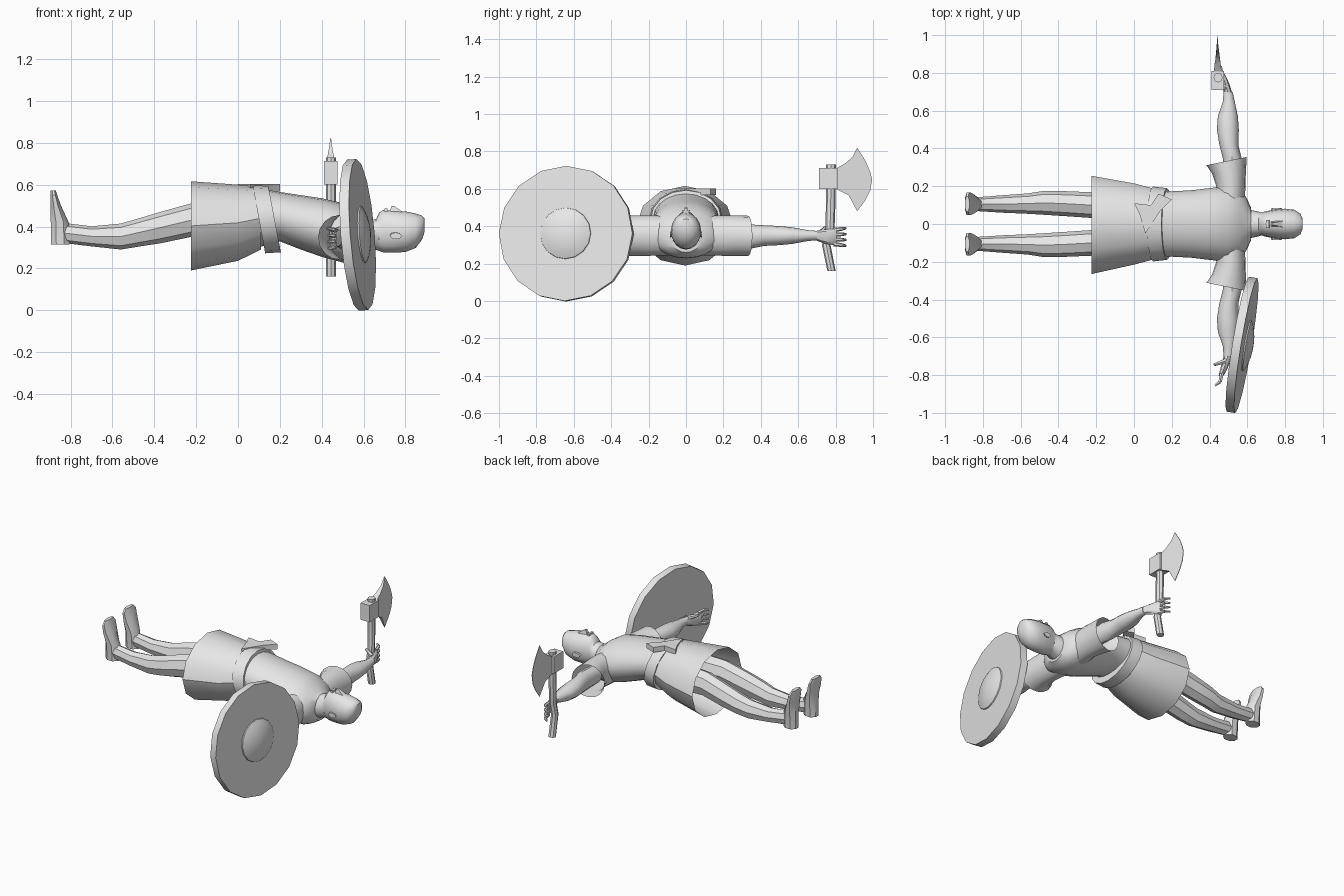
import bpy, bmesh, math
from mathutils import Vector, Matrix

if "Cube" in bpy.data.objects:
    bpy.data.objects.remove(bpy.data.objects["Cube"])

GREY = (0.8, 0.8, 0.8, 1)
mat = bpy.data.materials.new("plain grey")
mat.use_nodes = True
mat.diffuse_color = GREY
mat.node_tree.nodes["Principled BSDF"].inputs["Base Color"].default_value = GREY


def finish(name, bm, smooth=35):
    bmesh.ops.recalc_face_normals(bm, faces=bm.faces[:])
    me = bpy.data.meshes.new(name)
    bm.to_mesh(me)
    bm.free()
    me.materials.append(mat)
    ob = bpy.data.objects.new(name, me)
    bpy.context.collection.objects.link(ob)
    bpy.ops.object.select_all(action="DESELECT")
    ob.select_set(True)
    bpy.context.view_layer.objects.active = ob
    bpy.ops.object.shade_smooth_by_angle(angle=math.radians(smooth))
    return ob


def place(axis, t, u, v):
    return {"x": (t, u, v), "y": (u, t, v), "z": (u, v, t)}[axis]


def loft(name, axis, rows, n=16, flat=False, caps=(True, True), side=1):
    """Rows: position on axis, centre u, v, radius u, v, optional slant u, v."""
    bm = bmesh.new()
    grow = 1 / math.cos(math.pi / n) if flat else 1
    rings = []
    for row in rows:
        t, u, v, ru, rv, su, sv = (tuple(row) + (0, 0))[:7]
        ring = []
        for i in range(n):
            a = 2 * math.pi * (i + 0.5 * flat) / n
            c, s = math.cos(a) * grow, math.sin(a) * grow
            p = Vector(place(axis, t + su * c + sv * s, u + ru * c, v + rv * s))
            p.y *= side
            ring.append(bm.verts.new(p))
        rings.append(ring)
    for a, b in zip(rings, rings[1:]):
        for i in range(n):
            j = (i + 1) % n
            bm.faces.new((a[i], a[j], b[j], b[i]))
    for ring, cap in zip((rings[0], rings[-1]), caps):
        if cap:
            bm.faces.new(ring)
    return finish(name, bm)


def prism(name, axis, pts, mid, half):
    """Outline extruded both ways from mid; half gives the half thickness."""
    bm = bmesh.new()
    a, b = [[bm.verts.new(place(axis, mid + s * half(*p), *p)) for p in pts] for s in (-1, 1)]
    bm.faces.new(a)
    bm.faces.new(b[::-1])
    for i in range(len(pts)):
        j = (i + 1) % len(pts)
        bm.faces.new((a[i], a[j], b[j], b[i]))
    return finish(name, bm)


def rod(name, p0, p1, r0, r1, n=6):
    bm = bmesh.new()
    p0, p1 = Vector(p0), Vector(p1)
    d = p1 - p0
    m = Matrix.Translation((p0 + p1) / 2) @ d.to_track_quat("Z", "Y").to_matrix().to_4x4()
    bmesh.ops.create_cone(bm, cap_ends=True, segments=n, radius1=r0, radius2=r1,
                          depth=d.length, matrix=m)
    return finish(name, bm)


# Tunic body, skirt and belt
loft("torso", "x", [
    (.08, 0, .44, .18, .145), (.2, 0, .447, .173, .118), (.3, 0, .42, .178, .13),
    (.4, 0, .395, .19, .14), (.5, 0, .37, .2, .142), (.56, 0, .352, .185, .122),
    (.595, 0, .345, .14, .1), (.62, 0, .345, .085, .085)], 20)
loft("skirt", "x", [
    (-.225, -.005, .403, .26, .213), (0, 0, .418, .215, .182), (.11, 0, .44, .186, .15)],
    12, caps=(False, True))
loft("belt", "x", [
    (.1, 0, .435, .198, .163, 0, -.03), (.175, 0, .435, .19, .158, 0, -.03)], 16)
prism("belt_knot", "z", [
    (0, .11), (.09, .1), (.13, .16), (.2, .13), (.14, .07), (.06, -.05), (.03, .05)],
    .585, lambda x, y: .017)

# Neck, head and face
loft("head", "x", [
    (.6, 0, .35, .078, .08), (.66, 0, .362, .066, .073), (.675, 0, .375, .06, .092),
    (.695, 0, .378, .067, .102), (.745, 0, .375, .076, .1), (.8, 0, .375, .081, .097),
    (.85, 0, .38, .075, .082), (.88, 0, .395, .055, .057), (.892, 0, .408, .03, .032)])
prism("nose", "y", [(.72, .46), (.735, .499), (.748, .497), (.79, .468), (.78, .45)],
      0, lambda x, z: .007 if z > .48 else .017)
prism("lips", "y", [(.697, .46), (.7, .486), (.715, .486), (.718, .46)],
      0, lambda x, z: .022)

for side, label in ((1, "left"), (-1, "right")):
    loft(label + "_ear", "y", [(.068, .75, .36, .025, .014), (.085, .755, .355, .028, .016)],
         8, side=side)
    rod(label + "_brow", (.787, side * .012, .463), (.783, side * .052, .44), .009, .006)

    # Arms
    loft(label + "_sleeve", "y", [
        (.08, .5, .35, .085, .105), (.2, .513, .35, .077, .108),
        (.27, .502, .35, .09, .108), (.333, .49, .348, .107, .108, .022)],
        16, caps=(True, False), side=side)
    loft(label + "_arm", "y", [
        (.22, .52, .345, .05, .06), (.35, .52, .345, .05, .064), (.42, .502, .35, .05, .055),
        (.5, .497, .35, .058, .051), (.57, .497, .35, .053, .044), (.65, .502, .35, .031, .029),
        (.7, .498, .35, .024, .025)], 12, side=side)
    loft(label + "_palm", "y", [
        (.69, .499, .35, .022, .024), (.74, .485, .345, .021, .038),
        (.79, .467, .343, .016, .044), (.805, .46, .343, .012, .04)], 8, side=side)
    for i in range(4):
        z = .305 + .025 * i
        knuckle = (.456, side * .835, z + .004 * (i - 1.5))
        rod(f"{label}_finger_{i}", (.465, side * .79, z), knuckle, .012, .01)
        rod(f"{label}_fingertip_{i}", knuckle, (.43, side * .855, z + .006 * (i - 1.5)), .01, .006)
    rod(label + "_thumb", (.485, side * .725, .37), (.425, side * .745, .395), .015, .008)

    # Legs and feet
    loft(label + "_leg", "x", [
        (.02, .09, .43, .08, .09), (-.225, .1, .43, .068, .08), (-.37, .108, .395, .066, .075),
        (-.48, .112, .37, .063, .067), (-.56, .108, .352, .054, .062),
        (-.7, .106, .353, .046, .048), (-.84, .105, .37, .036, .048)], 8, side=side)
    loft(label + "_foot", "z", [
        (.315, -.85, .105, .045, .036), (.42, -.852, .105, .043, .042),
        (.5, -.871, .107, .025, .058), (.55, -.88, .107, .016, .06),
        (.573, -.883, .105, .012, .04)], 8, True, side=side)

# Axe in the left hand
loft("axe_handle", "z", [
    (.16, .445, .778, .024, .022), (.3, .445, .75, .023, .023), (.38, .445, .77, .023, .024),
    (.55, .445, .774, .024, .026), (.73, .445, .775, .024, .026)], 8)
loft("axe_socket", "z", [(.6, .443, .76, .033, .05), (.712, .443, .76, .033, .05)], 4, True)
prism("axe_blade", "x", [
    (.8, .708), (.85, .735), (.89, .77), (.915, .82), (.96, .75), (.985, .69), (.995, .65),
    (.985, .59), (.96, .54), (.915, .48), (.87, .565), (.8, .6)],
    .443, lambda y, z: max(.002, .022 - .022 * max(0, (y - .81) / .12, (abs(z - .655) - .06) / .1) * .9))

# Round shield on the right arm
tilt = Vector((1, -.165, .08)).to_track_quat("Z", "Y").to_matrix().to_4x4()
where = Matrix.Translation((.572, -.64, .36)) @ tilt
disc = loft("shield_disc", "z", [(-.023, 0, 0, .362, .362), (.023, 0, 0, .362, .362)], 16)
boss = loft("shield_boss", "z", [
    (.02, 0, 0, .138, .138), (.03, 0, 0, .136, .136), (.044, 0, 0, .105, .105),
    (.055, 0, 0, .06, .06), (.06, 0, 0, .015, .015)], 16)
for part in (disc, boss):
    part.data.transform(where)
rod("shield_grip", (.53, -.56, .36), (.51, -.74, .36), .012, .012)
